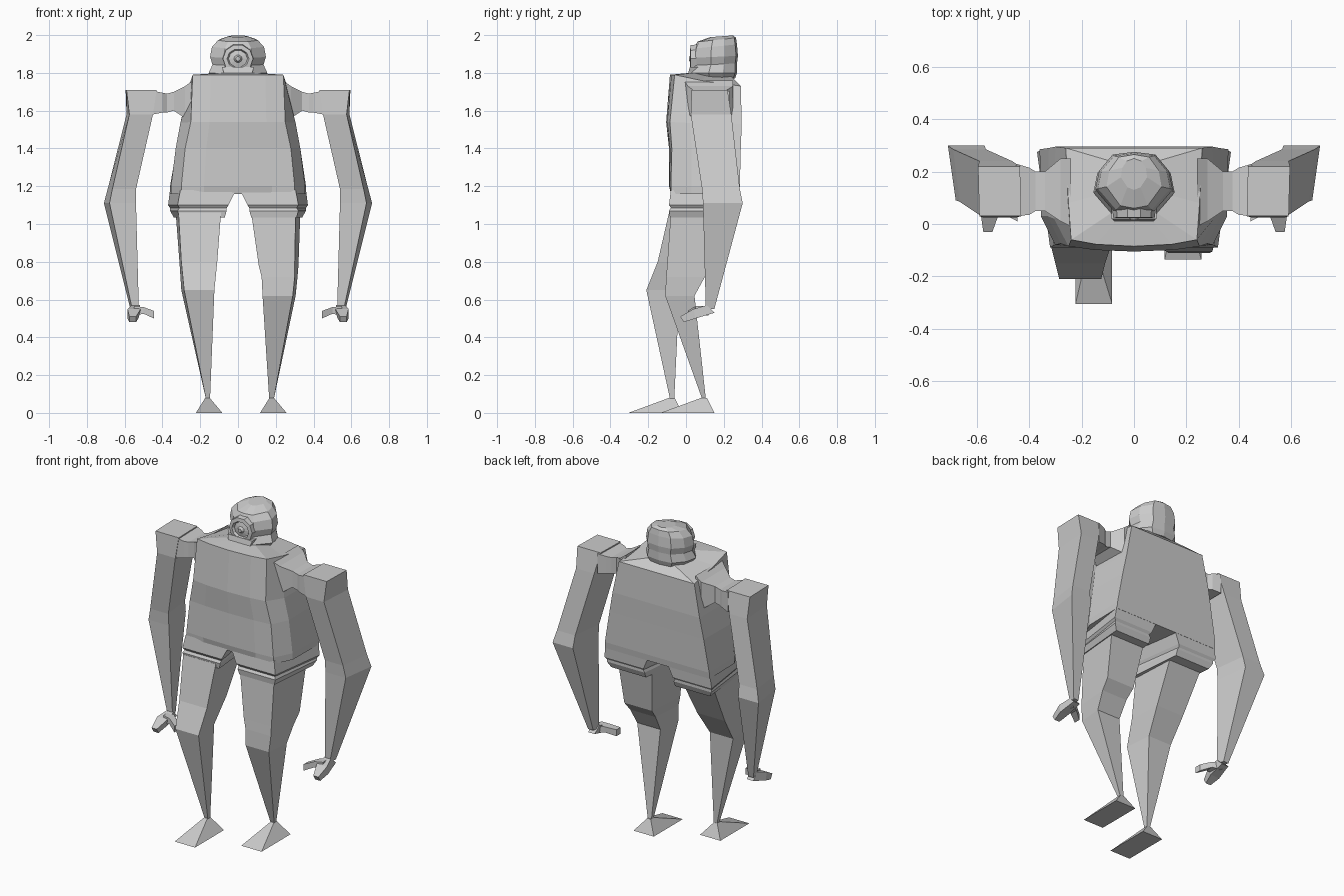
import bpy, bmesh, math
from mathutils import Vector

grey = bpy.data.materials.new("stone grey")
grey.diffuse_color = (0.6, 0.6, 0.6, 1)


def loft(name, rings, mirror=False):
    """Skin a list of equal-length point rings and cap both ends."""
    bm = bmesh.new()
    vs = [[bm.verts.new(p) for p in r] for r in rings]
    n = len(rings[0])
    for a, b in zip(vs, vs[1:]):
        for i in range(n):
            j = (i + 1) % n
            bm.faces.new((a[i], a[j], b[j], b[i]))
    bm.faces.new(vs[0])
    bm.faces.new(vs[-1])
    bmesh.ops.recalc_face_normals(bm, faces=bm.faces)
    me = bpy.data.meshes.new(name)
    bm.to_mesh(me)
    bm.free()
    me.materials.append(grey)
    ob = bpy.data.objects.new(name, me)
    bpy.context.collection.objects.link(ob)
    if mirror:
        me2 = me.copy()
        for v in me2.vertices:
            v.co.x = -v.co.x
        me2.flip_normals()
        ob2 = bpy.data.objects.new("right_" + name, me2)
        bpy.context.collection.objects.link(ob2)
        ob.name = "left_" + name
    return ob


def quad(x0, x1, y0, y1, z, shift=0.0):
    """Horizontal four-sided ring; shift moves the back pair sideways."""
    return [(x0, y0, z), (x1, y0, z), (x1 + shift, y1, z), (x0 + shift, y1, z)]


def xquad(x, y0, y1, z0, z1):
    """Four-sided ring facing along x."""
    return [(x, y0, z0), (x, y1, z0), (x, y1, z1), (x, y0, z1)]


def symmetric(half):
    """Close a half ring whose first point is on the centre line."""
    return half + [(-x, y, z) for x, y, z in reversed(half) if x > 0.001]


# Torso: front centre y, front corner, side, back corner, front z, back z
def torso_ring(yc, xf, yf, xs, ys, xb, yb, zf, zb):
    return symmetric([(0, yc, zf), (xf * .6, yc * .7 + yf * .3, zf), (xf, yf, zf),
                      (xs, ys, (zf + zb) / 2), (xb, yb, zb), (0, yb, zb)])


loft("torso", [
    torso_ring(.02, .09, .04, .10, .12, .09, .24, 1.80, 1.78),
    torso_ring(-.085, .24, -.06, .25, .08, .26, .29, 1.79, 1.73),
    torso_ring(-.105, .25, -.085, .305, .02, .30, .295, 1.54, 1.53),
    torso_ring(-.09, .28, -.075, .33, .03, .325, .29, 1.40, 1.40),
    torso_ring(-.09, .30, -.08, .355, .03, .36, .285, 1.20, 1.20),
    torso_ring(-.08, .30, -.08, .355, .03, .36, .28, 1.16, 1.16),
])

# Shorts legs with a stepped hem
loft("shorts_leg", [
    quad(.01, .305, -.08, .28, 1.18, .055),
    quad(.05, .32, -.09, .275, 1.10, .05),
    quad(.06, .31, -.08, .265, 1.085, .05),
    quad(.06, .32, -.09, .265, 1.07, .04),
    quad(.07, .31, -.085, .25, 1.035, .03)], mirror=True)

# Legs: each one tapers to a point at the ankle, the right one steps forward
loft("left_leg", [
    quad(.07, .305, -.08, .20, 1.06, .025),
    quad(.11, .30, -.10, .15, .78, .02),
    quad(.125, .30, -.105, .10, .72, .015),
    quad(.13, .29, -.11, .045, .62, .015),
    quad(.165, .19, .085, .105, .075)])
loft("right_leg", [
    quad(-.315, -.09, -.09, .20, 1.06, -.015),
    quad(-.30, -.11, -.15, .06, .80, -.01),
    quad(-.285, -.125, -.21, -.035, .65, -.015),
    quad(-.17, -.148, -.085, -.062, .075)])

# Feet: low wedges rising to the ankle
for side, x, y in (("left", .185, .10), ("right", -.155, -.07)):
    loft(side + "_foot", [
        quad(x - .068, x + .072, y - .235, y + .05, 0),
        quad(x - .018, x + .005, y - .018, y + .01, .08)])

# Shoulder joints, pinched between torso and arm
loft("shoulder_joint", [
    xquad(.24, -.01, .25, 1.53, 1.76),
    xquad(.28, .01, .25, 1.56, 1.73),
    xquad(.34, .05, .20, 1.60, 1.70),
    xquad(.375, .05, .20, 1.59, 1.69),
    xquad(.40, .035, .215, 1.59, 1.695),
    xquad(.45, .03, .23, 1.58, 1.705)], mirror=True)

# Arms: square sleeves, bent outward at the elbow
loft("arm", [
    quad(.43, .59, .03, .22, 1.71, .005),
    quad(.45, .575, .025, .24, 1.58, .015),
    quad(.54, .665, .085, .285, 1.185, .025),
    quad(.54, .68, .09, .30, 1.11, .03),
    quad(.525, .56, .105, .15, .55, .01)], mirror=True)

# Hands: a forward finger slab and an inward thumb
loft("fingers", [
    [(.52, .11, .57), (.565, .11, .57), (.57, .15, .53), (.525, .15, .53)],
    [(.515, .04, .55), (.585, .04, .55), (.585, .05, .50), (.525, .05, .505)],
    [(.54, -.03, .51), (.575, -.03, .51), (.575, -.012, .48), (.54, -.012, .48)]],
    mirror=True)
loft("thumb", [
    xquad(.55, .05, .12, .515, .565),
    xquad(.50, .04, .09, .525, .56),
    xquad(.445, .01, .05, .50, .54)], mirror=True)


# Head: hood of faceted rings, tilted slightly up towards the back
def head_ring(w, y0, y1, zf, zb, front=.5):
    d = y1 - y0
    zs = lambda t: zf + (zb - zf) * t
    return symmetric([(0, y0, zs(0)), (w * front, y0 + .01, zs(0)),
                      (w, y0 + d * .4, zs(.4)), (w * .9, y0 + d * .7, zs(.7)),
                      (w * .55, y1 - .01, zs(1)), (0, y1, zs(1))])


loft("head", [
    head_ring(.13, .03, .26, 1.77, 1.77),
    head_ring(.155, .02, .27, 1.80, 1.80),
    head_ring(.135, .04, .27, 1.84, 1.85),
    head_ring(.148, .035, .275, 1.88, 1.89),
    head_ring(.138, .045, .27, 1.93, 1.95),
    head_ring(.105, .06, .265, 1.965, 1.985),
    head_ring(.05, .13, .25, 1.99, 1.998)])


# Face: raised rim, recessed plate and a small nose
def oval(rx, rz, y, z=1.875, n=10):
    return [(rx * math.cos(2 * math.pi * i / n), y,
             z + rz * math.sin(2 * math.pi * i / n)) for i in range(n)]


loft("face", [oval(.085, .085, .10), oval(.08, .075, .025), oval(.058, .052, .022),
              oval(.05, .045, .036), oval(.022, .02, .03), oval(.012, .012, .015)])

# Chin collar running from the face down to the chest
loft("collar", [
    quad(-.085, .085, .02, .10, 1.83),
    quad(-.075, .075, .012, .12, 1.80),
    quad(-.07, .07, -.03, .12, 1.785)])
